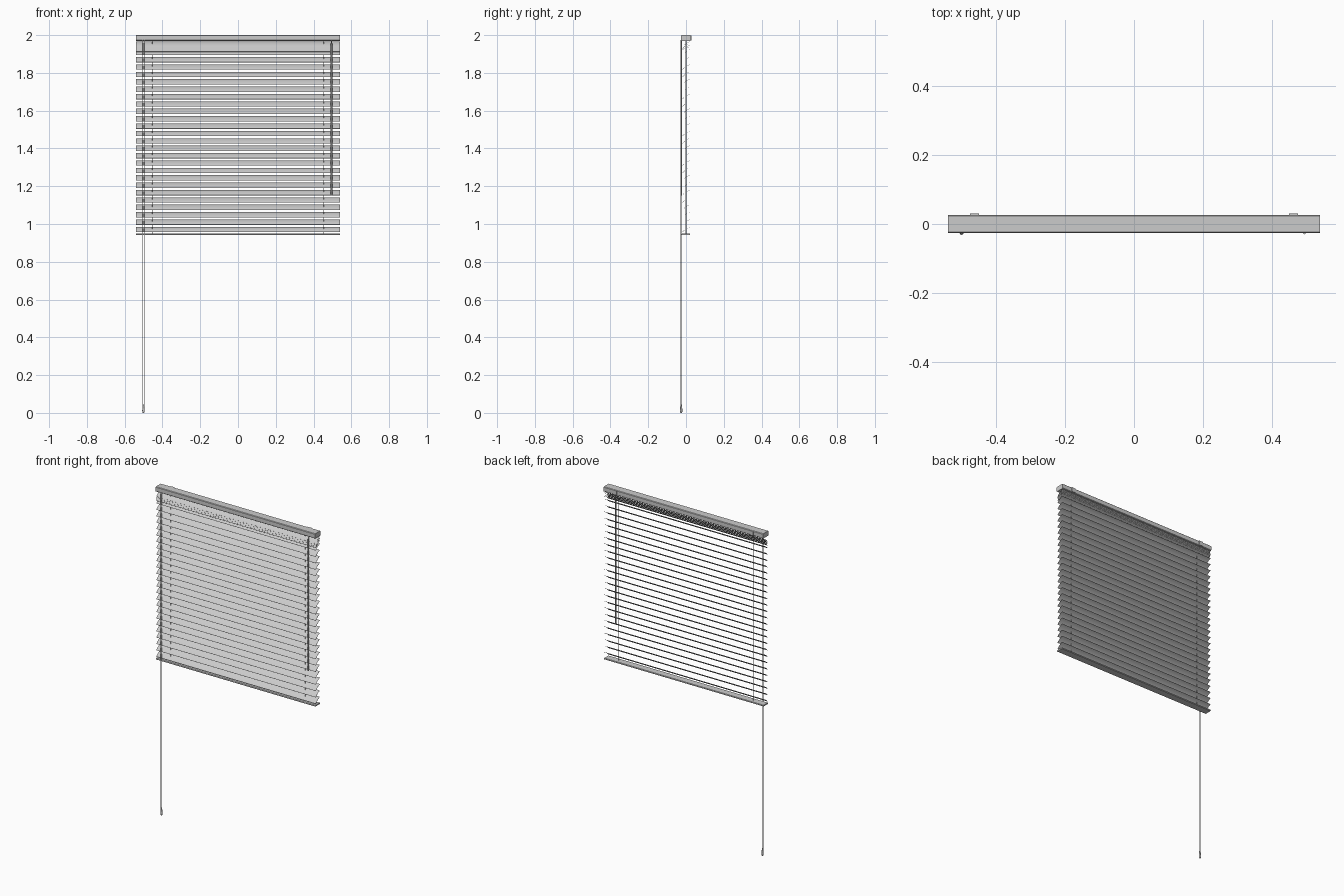
import bpy, bmesh, math

if "Cube" in bpy.data.objects:
    bpy.data.objects.remove(bpy.data.objects["Cube"])

W = 0.54          # half width of the blind
TILT = math.radians(35)


def make(name, bm, smooth=True):
    bmesh.ops.recalc_face_normals(bm, faces=bm.faces)
    me = bpy.data.meshes.new(name)
    bm.to_mesh(me)
    bm.free()
    ob = bpy.data.objects.new(name, me)
    bpy.context.collection.objects.link(ob)
    if smooth:
        bpy.ops.object.select_all(action='DESELECT')
        bpy.context.view_layer.objects.active = ob
        ob.select_set(True)
        bpy.ops.object.shade_smooth_by_angle(angle=math.radians(35))
    return ob


def extrude_x(name, profile, x0, x1):
    """Closed (y, z) profile swept along x."""
    bm = bmesh.new()
    a = [bm.verts.new((x0, y, z)) for y, z in profile]
    b = [bm.verts.new((x1, y, z)) for y, z in profile]
    n = len(profile)
    for i in range(n):
        j = (i + 1) % n
        bm.faces.new((a[i], a[j], b[j], b[i]))
    bm.faces.new(a)
    bm.faces.new(b)
    return make(name, bm)


def lathe(name, x, y, profile, seg=10):
    """(radius, z) profile turned around a vertical axis."""
    bm = bmesh.new()
    rings = [[bm.verts.new((x + r * math.cos(2 * math.pi * k / seg),
                            y + r * math.sin(2 * math.pi * k / seg), z))
              for k in range(seg)] for r, z in profile]
    for lo, hi in zip(rings, rings[1:]):
        for k in range(seg):
            j = (k + 1) % seg
            bm.faces.new((lo[k], lo[j], hi[j], hi[k]))
    bm.faces.new(rings[0])
    bm.faces.new(rings[-1])
    return make(name, bm)


def rod(name, x, y, z0, z1, r, seg=8):
    return lathe(name, x, y, [(r, z0), (r, z1)], seg)


def slat_profile(z, width=0.048, crown=0.003, thick=0.0008, n=6):
    """Slightly crowned slat section, front edge low, back edge high."""
    top, bottom = [], []
    for i in range(n + 1):
        t = i / n * 2 - 1
        u, v = t * width / 2, crown * (0.6 - t * t)
        for row, d in ((top, thick / 2), (bottom, -thick / 2)):
            w = v + d
            row.append((u * math.cos(TILT) - w * math.sin(TILT),
                        z + u * math.sin(TILT) + w * math.cos(TILT)))
    return top + bottom[::-1]


# head rail with slightly eased edges
c = 0.003
y0, y1, z0, z1 = -0.026, 0.026, 1.970, 2.0
extrude_x("head_rail", [(y0 + c, z0), (y1 - c, z0), (y1, z0 + c), (y1, z1 - c),
                        (y1 - c, z1), (y0 + c, z1), (y0, z1 - c), (y0, z0 + c)], -W, W)

# wall brackets behind the head rail
for side, nm in ((-1, "left"), (1, "right")):
    x = side * 0.463
    extrude_x("bracket_" + nm, [(0.020, 1.972), (0.030, 1.972), (0.030, 1.999), (0.020, 1.999)],
              x - 0.013, x + 0.013)

# gathered slats under the head rail
for i in range(4):
    extrude_x(f"gathered_slat_{i + 1}", slat_profile(1.952 - i * 0.0085), -W, W)

# evenly spaced hanging slats
for i in range(25):
    extrude_x(f"slat_{i + 1}", slat_profile(1.910 - i * 0.0391), -W, W)

# bottom rail
extrude_x("bottom_rail", [(-0.022, 0.941), (0.020, 0.941), (0.022, 0.944), (0.020, 0.949),
                          (-0.020, 0.949), (-0.024, 0.945)], -W, W)

# ladder cords running through the slats
for side, nm in ((-1, "left"), (1, "right")):
    rod("ladder_cord_" + nm, side * 0.455, 0, 0.945, 1.972, 0.0016, 6)

# pull cords and tassel
for x, nm in ((-0.505, "a"), (-0.497, "b")):
    rod("pull_cord_" + nm, x, -0.0265, 0.035, 1.975, 0.0016, 6)
lathe("cord_tassel", -0.501, -0.0255,
      [(0.004, 0), (0.0055, 0.003), (0.006, 0.012), (0.0055, 0.028), (0.004, 0.042), (0.002, 0.045)], 12)

# tilt wand with its hook
rod("tilt_wand", 0.495, -0.0258, 1.15, 1.955, 0.0042, 8)
rod("wand_hook", 0.495, -0.0240, 1.95, 1.975, 0.002, 6)
